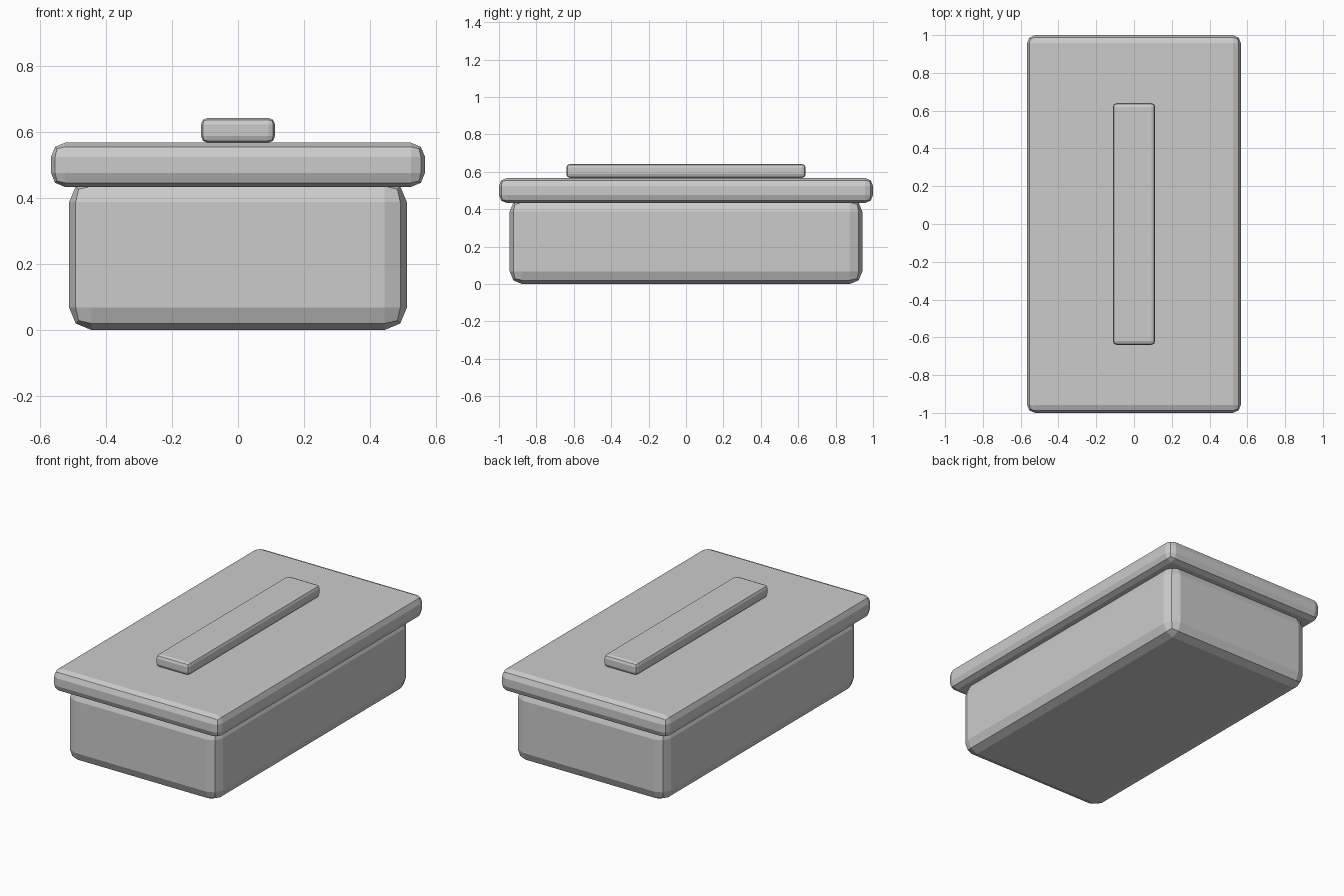
import bpy
import bmesh

if "Cube" in bpy.data.objects:
    bpy.data.objects.remove(bpy.data.objects["Cube"])


def rounded_box(name, half_x, half_y, z0, z1, bevel):
    """Flat-faced box with every edge rounded in two segments."""
    bm = bmesh.new()
    bmesh.ops.create_cube(bm, size=1)
    for v in bm.verts:
        v.co.x *= 2 * half_x
        v.co.y *= 2 * half_y
        v.co.z = z0 + (v.co.z + 0.5) * (z1 - z0)
    bmesh.ops.bevel(bm, geom=bm.edges[:], offset=bevel, segments=2,
                    profile=0.5, affect='EDGES')
    mesh = bpy.data.meshes.new(name)
    bm.to_mesh(mesh)
    bm.free()
    obj = bpy.data.objects.new(name, mesh)
    bpy.context.collection.objects.link(obj)
    return obj


# Box body, its top edge tucked slightly into the lid
rounded_box("box_body", 0.511, 0.943, 0.0, 0.455, 0.068)
# Overhanging lid
rounded_box("lid", 0.566, 1.0, 0.433, 0.567, 0.043)
# Long flat grip on top of the lid
rounded_box("lid_handle", 0.112, 0.64, 0.567, 0.642, 0.02)
